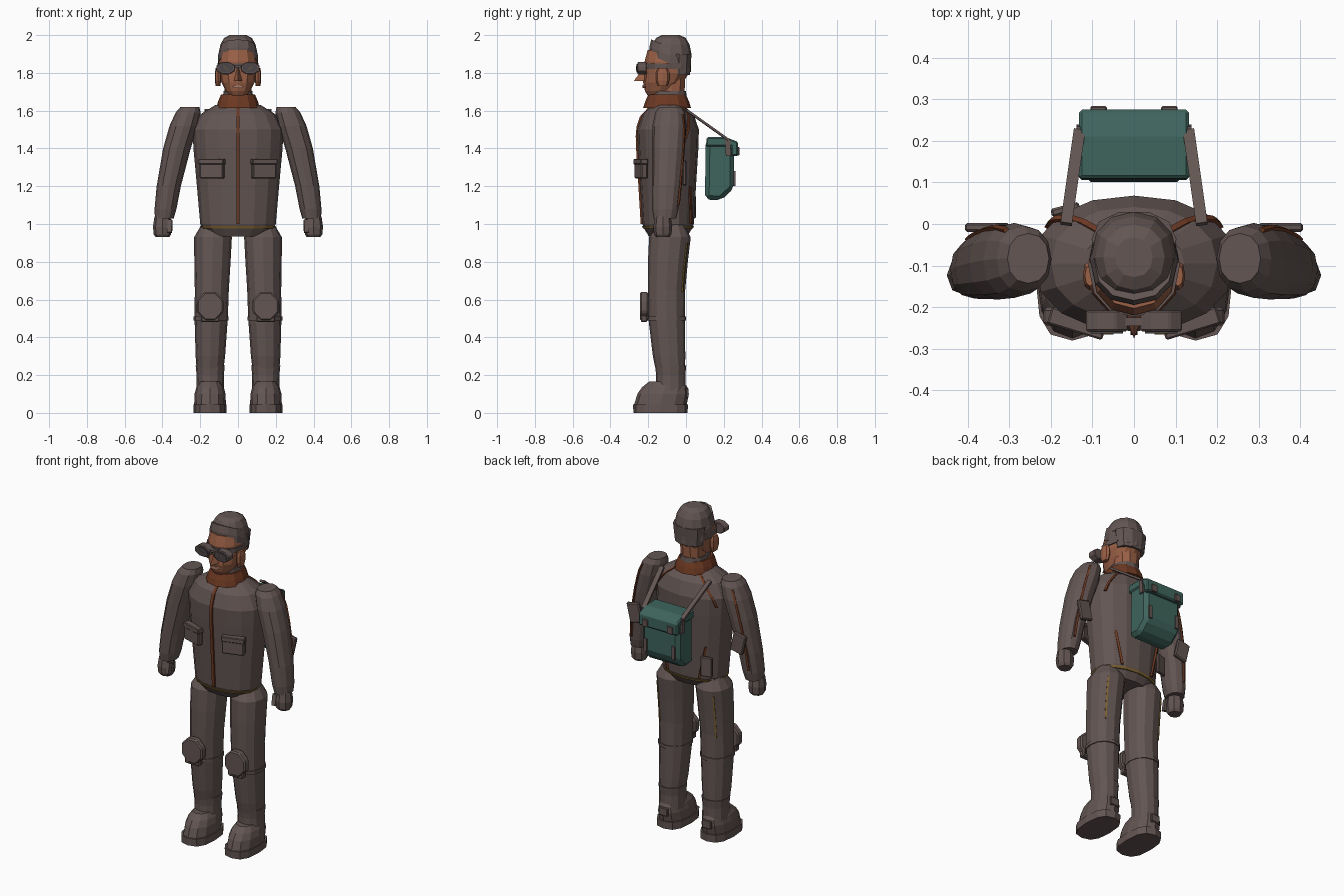
import bpy, bmesh
from math import sin, cos, pi, copysign, radians
from mathutils import Vector, Matrix

cube = bpy.data.objects.get("Cube")
if cube:
    bpy.data.objects.remove(cube, do_unlink=True)


def material(name, *rgb):
    mat = bpy.data.materials.new(name)
    mat.use_nodes = True
    mat.diffuse_color = (*rgb, 1)
    for node in mat.node_tree.nodes:
        if node.type == 'BSDF_PRINCIPLED':
            node.inputs["Base Color"].default_value = (*rgb, 1)
    return mat


cloth = material("grey brown cloth", .125, .092, .086)
skin = material("skin", .32, .115, .06)
lip = material("lips", .42, .2, .13)
rust = material("rust leather", .15, .04, .016)
gold = material("old gold trim", .2, .12, .03)
teal = material("teal canvas", .05, .13, .11)
glass = material("dark lens", .07, .06, .065)


def finish(name, bm, mat, bevel=0, paired=False):
    """Turn the bmesh into an object; paired parts are mirrored left to right."""
    bmesh.ops.recalc_face_normals(bm, faces=bm.faces)
    mesh = bpy.data.meshes.new(name)
    bm.to_mesh(mesh)
    bm.free()
    mesh.materials.append(mat)
    part = bpy.data.objects.new(name, mesh)
    bpy.context.collection.objects.link(part)
    if bevel:
        modifier = part.modifiers.new("edge bevel", 'BEVEL')
        modifier.width, modifier.segments = bevel, 1
    if paired:
        part.modifiers.new("left and right", 'MIRROR')


def skin_rows(bm, rows):
    """Join closed rows of points with quads and cap both ends."""
    rows = [[bm.verts.new(point) for point in row] for row in rows]
    for low, high in zip(rows, rows[1:]):
        for i in range(len(low)):
            bm.faces.new((low[i - 1], low[i], high[i], high[i - 1]))
    bm.faces.new(rows[0])
    bm.faces.new(rows[-1])


def loft(name, mat, profile, x=0, y=0, depth=1, lean=(0, 0), bow=(0, 0),
         sides=12, tilt=0, square=2.2, paired=False):
    """Stack rounded sections given as (height, half width); return the surface function."""
    bottom, top = profile[0][0], profile[-1][0]

    def surface(z, angle, grow=0):
        for (z0, r0), (z1, r1) in zip(profile, profile[1:]):
            if z <= z1:
                break
        radius = r0 + (r1 - r0) * (z - z0) / (z1 - z0)
        arch = sin(pi * (z - bottom) / (top - bottom))
        c, s = [copysign(abs(v) ** (2 / square), v) for v in (cos(angle), sin(angle))]
        out = (radius * depth + grow) * s
        return Vector((x + lean[0] * (z - bottom) + bow[0] * arch + (radius + grow) * c,
                       y + lean[1] * (z - bottom) + bow[1] * arch + out, z + tilt * out))

    bm = bmesh.new()
    skin_rows(bm, [[surface(z, 2 * pi * i / sides) for i in range(sides)] for z, _ in profile])
    finish(name, bm, mat, paired=paired)
    return surface


def seam(name, mat, surface, heights, angles, width=.007, steps=6, paired=True):
    """Sew a raised cord onto a lofted surface."""
    rows = []
    for i in range(steps + 1):
        z, angle = [a + (b - a) * i / steps for a, b in (heights, angles)]
        middle = surface(z, angle)
        along = Vector((-sin(angle), cos(angle), 0)) * width
        out = Vector((cos(angle), sin(angle), 0)) * width
        rows.append([middle + along + out, middle - along + out,
                     middle - along - out, middle + along - out])
    bm = bmesh.new()
    skin_rows(bm, rows)
    finish(name, bm, mat, paired=paired)


def plate(name, mat, size, place, sides=4, turn=0, axis='Z', bevel=0, paired=True):
    """Flat-sided plate facing the front; four sides make a box."""
    bm = bmesh.new()
    radius = .5 / cos(pi / sides)
    bmesh.ops.create_cone(bm, cap_ends=True, segments=sides, radius1=radius, radius2=radius, depth=1)
    shape = (Matrix.Translation(place) @ Matrix.Rotation(radians(turn), 4, axis)
             @ Matrix.Diagonal((*size, 1)) @ Matrix.Rotation(pi / 2, 4, 'X')
             @ Matrix.Rotation(pi / sides, 4, 'Z'))
    bmesh.ops.transform(bm, matrix=shape, verts=bm.verts)
    finish(name, bm, mat, bevel, paired)


def strap(name, mat, start, end, width, thick):
    """Straight band between two points."""
    start, end = Vector(start), Vector(end)
    bm = bmesh.new()
    bmesh.ops.create_cube(bm, size=1)
    shape = (Matrix.Translation((start + end) / 2)
             @ (end - start).to_track_quat('Z', 'Y').to_matrix().to_4x4()
             @ Matrix.Diagonal((width, thick, (end - start).length, 1)))
    bmesh.ops.transform(bm, matrix=shape, verts=bm.verts)
    finish(name, bm, mat, paired=True)


def prism(name, mat, outline, half, bevel):
    """Extrude a (y, z) outline across the middle."""
    bm = bmesh.new()
    skin_rows(bm, [[(x, y, z) for y, z in outline] for x in (-half, half)])
    finish(name, bm, mat, bevel)


# Jacket
jacket = loft("jacket", cloth, [(.935, .15), (.98, .19), (1, .2), (1.25, .222), (1.4, .236), (1.5, .24),
                                (1.58, .2), (1.63, .12)], y=-.095, depth=.68, sides=16)
loft("jacket_hem_trim", gold, [(.976, .195), (.99, .202)], y=-.095, depth=.68, sides=16)
seam("front_zip", rust, jacket, (1, 1.62), (-pi / 2, -pi / 2), width=.009, steps=12, paired=False)
seam("shoulder_seams", rust, jacket, (1.62, 1.45), (.95, .55))
seam("waist_seams", rust, jacket, (1, 1.2), (1.05, .85))
plate("chest_pockets", cloth, (.13, .035, .1), (.137, -.238, 1.29), turn=17, bevel=.006)
plate("chest_pocket_flaps", cloth, (.138, .042, .03), (.137, -.239, 1.33), turn=17, bevel=.004)
plate("back_hip_pocket", cloth, (.07, .02, .12), (-.165, .035, 1.09), turn=15, bevel=.005, paired=False)

# Sleeves and gloves
sleeve = loft("sleeves", cloth, [(1.03, .05), (1.08, .058), (1.2, .064), (1.4, .073), (1.52, .075),
                                 (1.59, .066), (1.62, .05)], x=.39, y=-.112, depth=1.2,
              lean=(-.23, .05), bow=(.02, 0), paired=True)
seam("sleeve_seams", rust, sleeve, (1.58, 1.1), (1, 1.3), width=.006)
plate("elbow_patches", cloth, (.085, .022, .12), (.353, -.008, 1.27), turn=13, axis='Y', bevel=.006)
loft("gloves", cloth, [(.93, .036), (.945, .046), (.985, .05), (1.04, .042)], x=.4, y=-.123,
     sides=8, paired=True)
strap("thumbs", cloth, (.36, -.15, 1.02), (.362, -.165, .955), .024, .026)

# Trousers and knee pads
trouser = loft("trouser_legs", cloth, [(.18, .066), (.3, .078), (.5, .088), (.65, .09), (.8, .096),
                                       (.93, .1), (1, .06)], x=.149, y=-.078, depth=1.1,
               lean=(-.022, 0), bow=(0, -.026), paired=True)
seam("leg_stripes", gold, trouser, (.64, .9), (1, 1), width=.005)
loft("knee_straps", cloth, [(.49, .092), (.51, .092)], x=.143, y=-.103, depth=1.13, paired=True)
plate("knee_pads", cloth, (.14, .045, .15), (.147, -.222, .565), sides=8, bevel=.008)
plate("knee_pad_bases", cloth, (.1, .035, .04), (.147, -.222, .5), bevel=.006)

# Boots
loft("boot_soles", cloth, [(0, .087), (.045, .088)], x=.148, y=-.135, depth=1.65, square=2.7, paired=True)
loft("boot_feet", cloth, [(.045, .084), (.1, .082), (.135, .073), (.165, .055)], x=.148, y=-.135,
     depth=1.66, lean=(0, .25), paired=True)
loft("boot_ankles", cloth, [(.1, .074), (.2, .072), (.25, .077)], x=.147, y=-.081, depth=1.07, paired=True)
plate("heel_buckles", cloth, (.06, .016, .05), (.148, .006, .105), bevel=.004)

# Collar and neck
loft("collar", rust, [(1.615, .115), (1.65, .105), (1.685, .09)], y=-.1, depth=1.1)
loft("collar_lining", cloth, [(1.66, .082), (1.705, .076)], y=-.092, depth=1.2)
loft("neck", skin, [(1.62, .066), (1.78, .075)], y=-.075, sides=10)

# Head and face
loft("jaw", skin, [(1.68, .046), (1.705, .066), (1.75, .088), (1.8, .1)], y=-.148, depth=1.2,
     lean=(0, .38))
loft("upper_head", skin, [(1.8, .1), (1.86, .102), (1.92, .088)], y=-.101, depth=1.16)
loft("ears", skin, [(1.73, .012), (1.76, .017), (1.8, .017), (1.825, .012)], x=.106, y=-.124,
     depth=2.1, sides=8, paired=True)
loft("nose", skin, [(1.757, .022), (1.77, .02), (1.83, .006)], y=-.22, depth=2.5,
     lean=(0, .2), sides=4)
plate("lips", lip, (.055, .016, .018), (0, -.222, 1.728), sides=6, paired=False)

# Cap tilted up over the brow
loft("cap_band", cloth, [(1.85, .107), (1.89, .106), (1.935, .096)], y=-.084, depth=1.04, tilt=-.42)
loft("cap_crown", cloth, [(1.9, .103), (1.95, .093), (1.985, .074), (2, .045)], y=-.08, depth=1.06)
loft("cap_neck_flap", cloth, [(1.79, .09), (1.9, .102)], y=-.037, depth=.68, sides=10)

# Goggles
loft("goggle_strap", cloth, [(1.82, .108), (1.85, .11)], y=-.1, depth=1.12)
plate("goggle_bridge", cloth, (.05, .02, .014), (0, -.235, 1.835), paired=False)
plate("goggle_frames", cloth, (.1, .05, .065), (.065, -.233, 1.825), sides=8, bevel=.004)
plate("goggle_lenses", glass, (.078, .006, .046), (.065, -.26, 1.825), sides=8)
strap("lens_glints", gold, (.05, -.264, 1.814), (.08, -.264, 1.836), .004, .003)

# Backpack
prism("backpack_body", teal, [(.105, 1.45), (.1, 1.13), (.185, 1.125), (.255, 1.19), (.255, 1.42),
                              (.2, 1.45)], .125, .022)
prism("backpack_lid", teal, [(.105, 1.41), (.11, 1.46), (.21, 1.46), (.275, 1.435), (.275, 1.36),
                             (.24, 1.36), (.24, 1.41)], .132, .007)
strap("shoulder_straps", cloth, (.163, 0, 1.605), (.131, .225, 1.445), .028, .012)
strap("pack_side_straps", cloth, (.133, .22, 1.45), (.133, .225, 1.36), .01, .028)
plate("lid_buckles", cloth, (.04, .014, .045), (.085, .276, 1.385), bevel=.003)
plate("lower_pack_straps", cloth, (.022, .01, .08), (.095, .257, 1.24))
